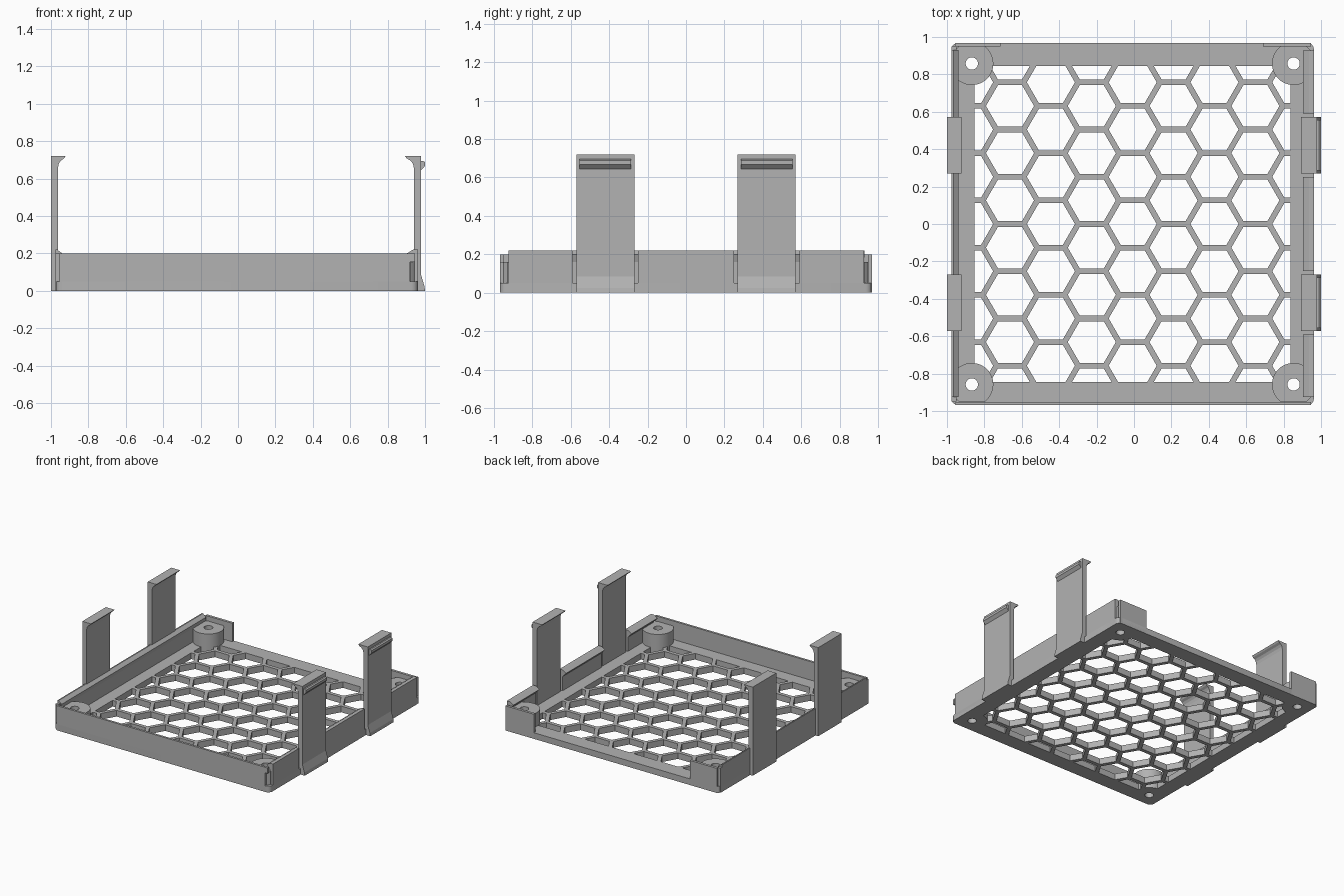
import bpy, bmesh, math
from mathutils import Vector

if "Cube" in bpy.data.objects:
    bpy.data.objects.remove(bpy.data.objects["Cube"])

CX = -0.007          # tray centre in x
H = 0.969            # tray half width
FLOOR = 0.05
PITCH, RIB = 0.2525, 0.03

grey = bpy.data.materials.new("light_grey_plastic")
grey.diffuse_color = (0.45, 0.45, 0.45, 1)
grey.use_nodes = True
grey.node_tree.nodes["Principled BSDF"].inputs["Base Color"].default_value = grey.diffuse_color


def finish(bm, name):
    bmesh.ops.recalc_face_normals(bm, faces=bm.faces)
    me = bpy.data.meshes.new(name)
    bm.to_mesh(me)
    bm.free()
    ob = bpy.data.objects.new(name, me)
    bpy.context.collection.objects.link(ob)
    me.materials.append(grey)
    return ob


def extrude(bm, vec):
    r = bmesh.ops.extrude_face_region(bm, geom=bm.faces[:] + bm.edges[:] + bm.verts[:])
    bmesh.ops.translate(bm, vec=vec, verts=[v for v in r["geom"] if isinstance(v, bmesh.types.BMVert)])


def bar(name, profile, y0, y1):
    """Extrude an (x, z) profile along y."""
    bm = bmesh.new()
    bm.faces.new([bm.verts.new((x, y0, z)) for x, z in profile])
    extrude(bm, (0, y1 - y0, 0))
    return finish(bm, name)


def box(name, x0, x1, y0, y1, z0, z1):
    return bar(name, [(x0, z0), (x1, z0), (x1, z1), (x0, z1)], y0, y1)


def discs(name, centres, radius, sides, z0, z1, limit=None):
    """Prisms on a list of centres, optionally clipped to a square."""
    bm = bmesh.new()
    for cx, cy in centres:
        bm.faces.new([bm.verts.new((CX + cx + radius * math.cos(2 * math.pi * i / sides),
                                    cy + radius * math.sin(2 * math.pi * i / sides), z0))
                      for i in range(sides)])
    if limit:
        for n in (Vector((1, 0, 0)), Vector((-1, 0, 0)), Vector((0, 1, 0)), Vector((0, -1, 0))):
            bmesh.ops.bisect_plane(bm, geom=bm.verts[:] + bm.edges[:] + bm.faces[:],
                                   plane_co=Vector((CX, 0, 0)) + n * limit, plane_no=n,
                                   clear_outer=True)
    extrude(bm, (0, 0, z1 - z0))
    return finish(bm, name)


def boolean(target, tool, op):
    m = target.modifiers.new(op, 'BOOLEAN')
    m.operation, m.object, m.solver = op, tool, 'EXACT'
    bpy.context.view_layer.objects.active = target
    bpy.ops.object.modifier_apply(modifier=m.name)
    bpy.data.objects.remove(tool)


# base plate with rounded corners
tray = box("honeycomb_base", CX - H, CX + H, -H, H, 0, FLOOR)
bm = bmesh.new()
bm.from_mesh(tray.data)
corners = [e for e in bm.edges if abs(e.verts[0].co.z - e.verts[1].co.z) > 0.01]
bmesh.ops.bevel(bm, geom=corners, offset=0.035, segments=4, profile=0.5, affect='EDGES')
bm.to_mesh(tray.data)
bm.free()

# honeycomb openings
col = PITCH * math.sqrt(3) / 2
cells = [(j * col, (k + 0.5 * (j % 2)) * PITCH) for j in range(-4, 5) for k in range(-5, 5)]
boolean(tray, discs("hex_cutter", cells, (PITCH - RIB) / math.sqrt(3), 6, -0.05, 0.15, 0.845), 'DIFFERENCE')

# corner screw bosses with through holes
posts = [(sx * 0.86, sy * 0.858) for sx in (-1, 1) for sy in (-1, 1)]
boolean(tray, discs("bosses", posts, 0.115, 48, 0, 0.16, 0.95), 'UNION')
boolean(tray, discs("hole_cutter", posts, 0.033, 32, -0.05, 0.3), 'DIFFERENCE')

# front wall with a slot near its right end
box("front_wall", -0.955, 0.92, -H, -0.951, 0.0, 0.2)
box("front_wall_slot_top", 0.92, 0.945, -H, -0.951, 0.155, 0.2)

# short back corner walls
box("back_wall_left", -0.955, -0.715, 0.948, H, 0.0, 0.2)
box("back_wall_right", 0.69, 0.945, 0.948, H, 0.0, 0.2)

# left wall with inner lip, and its lower ends at the corners
bar("left_wall", [(-0.976, 0), (-0.976, 0.22), (-0.966, 0.22), (-0.937, 0.198),
                  (-0.95, 0.16), (-0.95, 0)], -0.925, 0.93)
for s in (-1, 1):
    bar("left_wall_end", [(-0.976, 0), (-0.976, 0.2), (-0.95, 0.2), (-0.95, 0)],
        *sorted((s * 0.925, s * 0.95)))

# right wall in three pieces, leaving gaps beside the clips
for y0, y1 in ((-0.925, -0.59), (-0.25, 0.25), (0.59, 0.927)):
    bar("right_wall", [(0.962, 0), (0.962, 0.22), (0.935, 0.22), (0.903, 0.2),
                       (0.935, 0.165), (0.935, 0)], y0, y1)

# snap clips: tall plates with inward hooks
left_clip = [(-1, 0), (-1, 0.72), (-0.922, 0.72), (-0.93, 0.708), (-0.947, 0.697),
             (-0.958, 0.68), (-0.963, 0.655), (-0.963, 0)]
right_clip = [(1, 0), (0.997, 0.025), (0.979, 0.085), (0.979, 0.72), (0.894, 0.72),
              (0.902, 0.708), (0.922, 0.697), (0.935, 0.68), (0.941, 0.655), (0.941, 0)]
grip = [(0.97, 0.695), (0.99, 0.695), (1, 0.688), (1, 0.668), (0.979, 0.645), (0.97, 0.645)]
for y in (-0.42, 0.42):
    bar("left_clip", left_clip, y - 0.151, y + 0.151)
    bar("right_clip", right_clip, y - 0.151, y + 0.151)
    bar("right_clip_grip", grip, y - 0.135, y + 0.135)

# keep edges crisp, smooth only the round parts
bpy.ops.object.select_all(action='DESELECT')
tray.select_set(True)
bpy.context.view_layer.objects.active = tray
bpy.ops.object.shade_smooth_by_angle(angle=math.radians(30))
